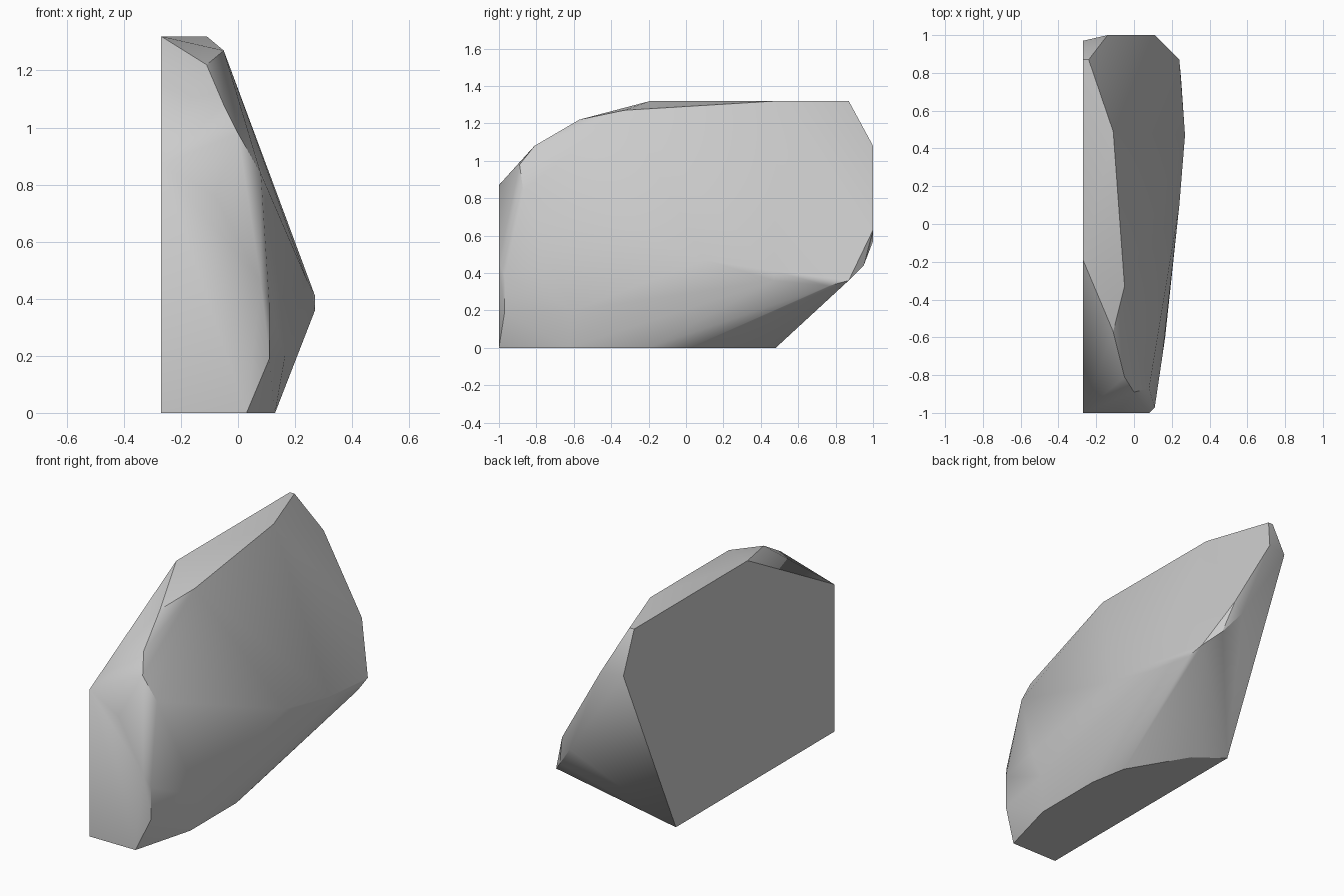
import bpy
import bmesh
from math import radians

if "Cube" in bpy.data.objects:
    bpy.data.objects.remove(bpy.data.objects["Cube"], do_unlink=True)

stone = bpy.data.materials.new("stone_grey")
stone.use_nodes = True
colour = (0.6, 0.6, 0.6, 1)
stone.diffuse_color = colour
stone.node_tree.nodes["Principled BSDF"].inputs["Base Color"].default_value = colour

CUT = -0.27

# Flat cut side, as (y, z)
cut_side = [(-1, 0), (-1, .87), (-.19, 1.32), (.87, 1.32), (.97, 1.08), (.48, 0)]
# Flat base, as (x, y)
base = [(.03, -1), (.13, -.63), (.13, -.2), (.09, .02), (.03, .09), (-.11, .36)]
# Chipped corners of the front, top, back and the bulging outer side
front = [(.08, -1, .46), (-.08, -1, .76), (.11, -.97, .38), (.11, -.97, .19),
         (.08, -.87, .84), (0, -.89, .98)]
top = [(-.05, -.81, 1.08), (-.11, -.57, 1.22), (-.05, -.33, 1.27),
       (-.11, .49, 1.32), (-.24, .87, 1.32)]
back = [(-.14, 1, 1.08), (.11, 1, .63), (.06, 1, .57), (.16, .95, .44), (.24, .87, .36)]
bulge = [(.27, .47, .36), (.27, .47, .41), (.25, .76, .33), (.24, .1, .47),
         (.165, -.6, .2), (.15, -.7, .4)]

points = [(CUT, y, z) for y, z in cut_side] + [(x, y, 0) for x, y in base]
points += front + top + back + bulge

# Wrap the corners in a convex shell
bm = bmesh.new()
for p in points:
    bm.verts.new(p)
hull = bmesh.ops.convex_hull(bm, input=bm.verts[:])
loose = {v for v in hull["geom_interior"] + hull["geom_unused"]
         if isinstance(v, bmesh.types.BMVert)}
bmesh.ops.delete(bm, geom=list(loose), context="VERTS")
bmesh.ops.dissolve_limit(bm, angle_limit=radians(0.5), verts=bm.verts[:], edges=bm.edges[:])
bmesh.ops.recalc_face_normals(bm, faces=bm.faces[:])

mesh = bpy.data.meshes.new("rock_fragment")
bm.to_mesh(mesh)
bm.free()
mesh.materials.append(stone)
rock = bpy.data.objects.new("rock_fragment", mesh)
bpy.context.collection.objects.link(rock)

# Smooth shading with sharp broken edges
bpy.ops.object.select_all(action="DESELECT")
rock.select_set(True)
bpy.context.view_layer.objects.active = rock
bpy.ops.object.shade_smooth_by_angle(angle=radians(30))
